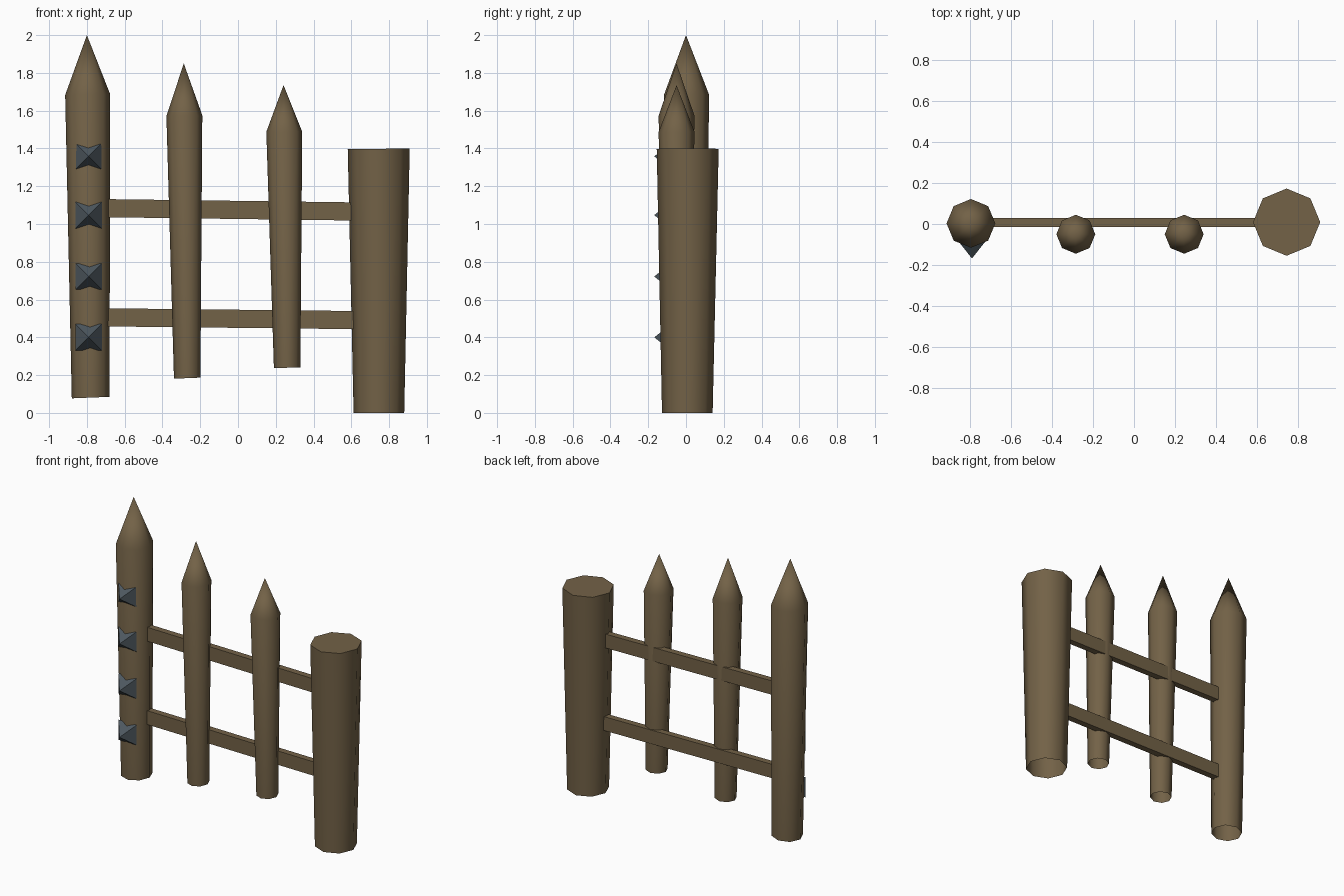
import bpy, bmesh, math
from mathutils import Vector

if "Cube" in bpy.data.objects:
    bpy.data.objects.remove(bpy.data.objects["Cube"])


def material(name, rgb):
    m = bpy.data.materials.new(name)
    m.diffuse_color = (*rgb, 1)
    m.use_nodes = True
    m.node_tree.nodes["Principled BSDF"].inputs["Base Color"].default_value = m.diffuse_color
    return m


wood = material("brown_wood", (0.171, 0.122, 0.063))
iron = material("dark_iron", (0.076, 0.098, 0.115))


def finish(bm, name, mat, smooth=False):
    bmesh.ops.recalc_face_normals(bm, faces=bm.faces)
    me = bpy.data.meshes.new(name)
    bm.to_mesh(me)
    bm.free()
    me.materials.append(mat)
    ob = bpy.data.objects.new(name, me)
    bpy.context.collection.objects.link(ob)
    if smooth:
        bpy.ops.object.select_all(action='DESELECT')
        ob.select_set(True)
        bpy.context.view_layer.objects.active = ob
        bpy.ops.object.shade_smooth_by_angle(angle=math.radians(50))
    return ob


def stake(name, rings, tip=None, sides=8):
    """Tapered log, open underneath; rings are (x, y, z, radius, tilt)."""
    bm = bmesh.new()
    loops = []
    for x, y, z, r, tilt in rings:
        loop = []
        for i in range(sides):
            a = i * math.tau / sides
            dx = r * math.cos(a)
            loop.append(bm.verts.new((x + dx, y + r * math.sin(a), z + dx * tilt)))
        loops.append(loop)
    for lo, hi in zip(loops, loops[1:]):
        for i in range(sides):
            j = (i + 1) % sides
            bm.faces.new((lo[i], lo[j], hi[j], hi[i]))
    if tip:
        apex = bm.verts.new(tip)
        for i in range(sides):
            bm.faces.new((loops[-1][i], loops[-1][(i + 1) % sides], apex))
    else:
        bm.faces.new(loops[-1])
    return finish(bm, name, wood, True)


# Posts and pickets
stake("tall_post", [(-0.78, 0.005, 0.081, 0.1, 0.04), (-0.796, 0.003, 1.685, 0.119, 0.02)],
      (-0.8, 0.0, 2.0))
stake("left_picket", [(-0.269, -0.05, 0.184, 0.07, 0.04), (-0.284, -0.05, 1.573, 0.095, 0.02)],
      (-0.287, -0.05, 1.85))
stake("right_picket", [(0.26, -0.05, 0.239, 0.07, 0.02), (0.245, -0.05, 1.488, 0.095, 0.0)],
      (0.241, -0.05, 1.735))
stake("short_post", [(0.746, 0.007, 0.0, 0.134, 0.0), (0.745, 0.009, 1.398, 0.164, 0.01)])


# Rails, sloping slightly down to the right
def rail(name, z_left, z_right, half=0.048):
    bm = bmesh.new()
    bmesh.ops.create_cube(bm, size=2)
    for v in bm.verts:
        x, z = (-0.72, z_left) if v.co.x < 0 else (0.65, z_right)
        v.co = Vector((x, 0.008 + 0.022 * v.co.y, z + half * v.co.z))
    finish(bm, name, wood)


rail("upper_rail", 1.084, 1.066)
rail("lower_rail", 0.506, 0.491)

# Iron studs: square pyramids sunk into the front of the tall post
for n, z in enumerate((0.4, 0.722, 1.047, 1.358)):
    bm = bmesh.new()
    base = [bm.verts.new((-0.791 + sx * 0.07, -0.08, z + sz * 0.07))
            for sx, sz in ((-1, -1), (1, -1), (1, 1), (-1, 1))]
    tip = bm.verts.new((-0.791, -0.168, z))
    bm.faces.new(base)
    for i in range(4):
        bm.faces.new((base[i], base[(i + 1) % 4], tip))
    finish(bm, f"iron_stud_{n + 1}", iron)
